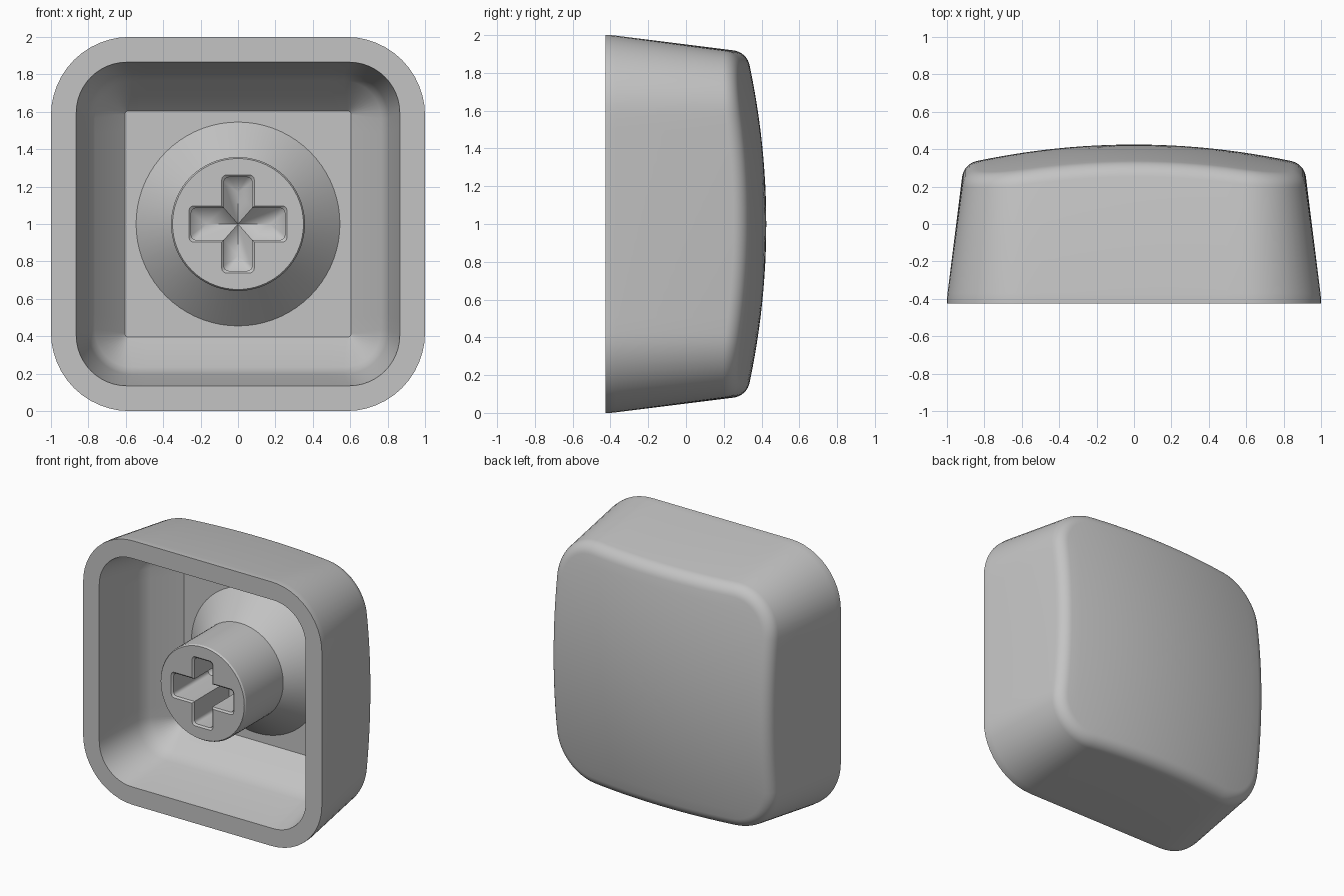
import bpy, bmesh, math

cube = bpy.data.objects.get("Cube")
if cube:
    bpy.data.objects.remove(cube)

FRONT, CEILING, MID = -0.425, 0.22, 1.0

grey = bpy.data.materials.new("light_grey")
grey.use_nodes = True
grey.diffuse_color = (0.55, 0.55, 0.55, 1)
grey.node_tree.nodes["Principled BSDF"].inputs["Base Color"].default_value = (0.55, 0.55, 0.55, 1)


def finish(bm, name, angle):
    bmesh.ops.recalc_face_normals(bm, faces=bm.faces)
    mesh = bpy.data.meshes.new(name)
    bm.to_mesh(mesh)
    bm.free()
    mesh.materials.append(grey)
    obj = bpy.data.objects.new(name, mesh)
    bpy.context.collection.objects.link(obj)
    bpy.ops.object.select_all(action='DESELECT')
    obj.select_set(True)
    bpy.context.view_layer.objects.active = obj
    bpy.ops.object.shade_smooth_by_angle(angle=math.radians(angle))


def rounded_square(half, radius, arc=12, side=14):
    """Outline points of a rounded square, with evenly split straight sides."""
    pts = []
    c = half - radius
    for k in range(4):
        turn = k * math.pi / 2
        co, si = math.cos(turn), math.sin(turn)
        local = [(c + radius * math.cos(a), c + radius * math.sin(a))
                 for a in (math.pi / 2 * i / arc for i in range(arc + 1))]
        local += [(c - 2 * c * i / side, half) for i in range(1, side)]
        pts += [(x * co - z * si, x * si + z * co) for x, z in local]
    return pts


def add_ring(bm, pts, depth):
    return [bm.verts.new((x, depth(x, z), z + MID)) for x, z in pts]


def bridge(bm, a, b):
    n = len(a)
    for i in range(n):
        j = (i + 1) % n
        bm.faces.new((a[i], a[j], b[j], b[i]))


def dome(x, z):
    return 0.425 - 0.125 * (x * x + z * z)


def flat(y):
    return lambda x, z: y


# Shell: domed back, rounded rim, tapered sides, hollow inside
bm = bmesh.new()
rings = []
FILLET, CORE, CORE_R = 0.10, 0.82, 0.24
end, start = math.radians(78), math.radians(8)
edge = rounded_square(CORE + FILLET * math.cos(end), CORE_R + FILLET * math.cos(end))
edge_depth = [dome(x, z) for x, z in edge]
for i in range(1, 13):
    s = i / 12
    rings.append(add_ring(bm, [(x * s, z * s) for x, z in edge], dome))
STEPS = 8
for i in range(1, STEPS + 1):
    a = end + (start - end) * i / STEPS
    reach = FILLET * math.cos(a)
    drop = FILLET * (math.sin(end) - math.sin(a))
    pts = rounded_square(CORE + reach, CORE_R + reach)
    rings.append([bm.verts.new((x, d - drop, z + MID))
                  for (x, z), d in zip(pts, edge_depth)])

# half width, corner radius, depth: down the outside, then up the inside
for half, radius, y in ((0.997, 0.417, -0.37), (1.0, 0.42, -0.40), (1.0, 0.42, FRONT),
                        (0.865, 0.27, FRONT), (0.805, 0.24, -0.05), (0.79, 0.225, 0.0),
                        (0.765, 0.20, 0.045), (0.605, 0.02, CEILING)):
    rings.append(add_ring(bm, rounded_square(half, radius), flat(y)))
for a, b in zip(rings, rings[1:]):
    bridge(bm, a, b)
centre = bm.verts.new((0, dome(0, 0), MID))
first = rings[0]
for i in range(len(first)):
    bm.faces.new((first[i], first[(i + 1) % len(first)], centre))
bm.faces.new(rings[-1])
finish(bm, "cap_shell", 32)


# Stem: round post on a flared foot, with a cross-shaped socket
def circle(radius, n=72):
    return [(radius * math.cos(math.tau * i / n), radius * math.sin(math.tau * i / n))
            for i in range(n)]


def cross(grow, arc=4, r=0.025):
    """Cross outline with rounded arm ends; one inner corner starts each arm."""
    pts = []
    long = 0.25 + grow
    for k in range(4):
        wide, nxt = (0.085, 0.075) if k % 2 == 0 else (0.075, 0.085)
        wide, nxt = wide + grow, nxt + grow
        local = [(nxt, -wide)]
        for sign in (-1, 1):
            corner = []
            for i in range(arc + 1):
                a = math.pi / 2 * i / arc
                corner.append((long - r + r * math.cos(a), sign * (wide - r + r * math.sin(a))))
            local += corner if sign > 0 else corner[::-1]
        co, si = round(math.cos(k * math.pi / 2)), round(math.sin(k * math.pi / 2))
        pts += [(x * co - z * si, x * si + z * co) for x, z in local]
    return pts


bm = bmesh.new()
post = [add_ring(bm, circle(r), flat(y)) for r, y in
        ((0.35, FRONT), (0.358, FRONT + 0.012), (0.358, 0.03), (0.545, CEILING), (0.545, CEILING + 0.02))]
for a, b in zip(post, post[1:]):
    bridge(bm, a, b)
socket = [add_ring(bm, cross(g), flat(y)) for g, y in
          ((0.012, FRONT), (0, FRONT + 0.012), (0, 0.0))]
for a, b in zip(socket, socket[1:]):
    bridge(bm, a, b)

# End face between the post rim and the socket mouth
rim = [bm.edges.get((loop[i - 1], loop[i])) for loop in (post[0], socket[0])
       for i in range(len(loop))]
bmesh.ops.triangle_fill(bm, edges=rim, use_beauty=True, normal=(0, -1, 0))

# Hipped floor of the socket
floor = socket[-1]
per_arm = len(floor) // 4
apex = bm.verts.new((0, 0.08, MID))
for k in range(4):
    arm = floor[k * per_arm:(k + 1) * per_arm] + [floor[(k + 1) * per_arm % len(floor)]]
    ridge = bm.verts.new((0.17 * round(math.cos(k * math.pi / 2)), 0.08,
                          MID + 0.17 * round(math.sin(k * math.pi / 2))))
    mid = per_arm // 2
    bm.faces.new((arm[0], arm[1], ridge, apex))
    bm.faces.new((arm[-2], arm[-1], apex, ridge))
    for i in range(1, per_arm - 1):
        bm.faces.new((arm[i], arm[i + 1], ridge))
finish(bm, "stem", 30)
